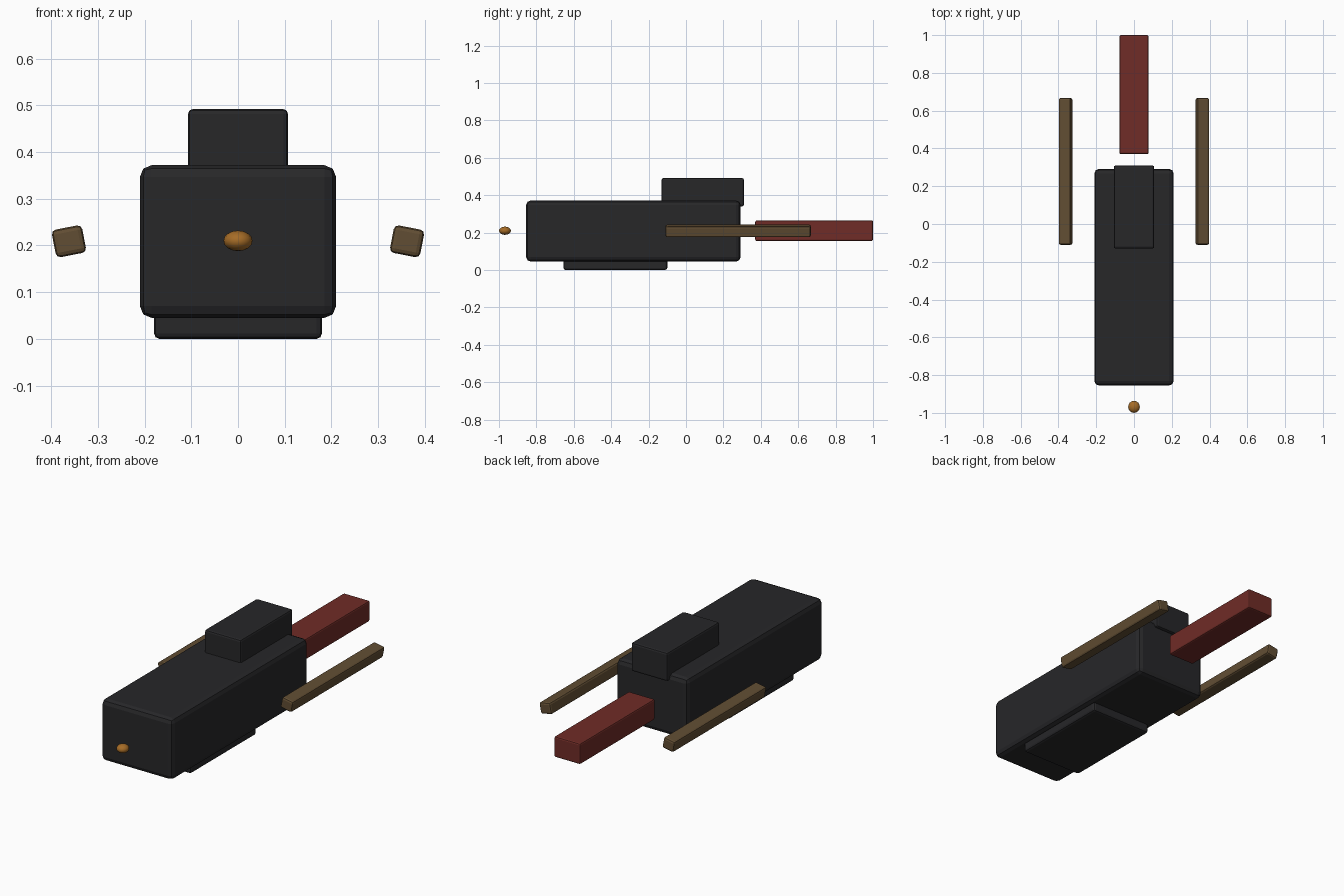
import bpy
from math import radians

if "Cube" in bpy.data.objects:
    bpy.data.objects.remove(bpy.data.objects["Cube"])


def material(name, rgb):
    m = bpy.data.materials.new(name)
    m.diffuse_color = (*rgb, 1)
    m.use_nodes = True
    m.node_tree.nodes["Principled BSDF"].inputs["Base Color"].default_value = m.diffuse_color
    return m


BLACK = material("black", (0.02, 0.02, 0.022))
RED = material("dark red", (0.16, 0.025, 0.02))
BROWN = material("brown", (0.12, 0.075, 0.033))
ORANGE = material("orange", (0.38, 0.15, 0.02))


def block(name, low, high, bevel, mat, roll=0):
    """Bevelled box between two corners, rolled about its long axis."""
    centre = [(a + b) / 2 for a, b in zip(low, high)]
    bpy.ops.mesh.primitive_cube_add(size=1, location=centre)
    ob = bpy.context.object
    ob.name = name
    ob.scale = [b - a for a, b in zip(low, high)]
    bpy.ops.object.transform_apply(location=False, rotation=False, scale=True)
    ob.rotation_euler.y = radians(roll)
    mod = ob.modifiers.new("Bevel", "BEVEL")
    mod.width = bevel
    mod.segments = 2
    ob.data.materials.append(mat)
    return ob


# Main body with top housing and base plate
block("body", (-0.21, -0.855, 0.045), (0.21, 0.292, 0.372), 0.025, BLACK)
block("top_housing", (-0.107, -0.13, 0.34), (0.107, 0.31, 0.492), 0.01, BLACK)
block("base_plate", (-0.18, -0.655, 0), (0.18, -0.1, 0.07), 0.012, BLACK)

# Rear bar
block("rear_bar", (-0.077, 0.37, 0.155), (0.077, 1.0, 0.265), 0.008, RED)

# Side rails, tilted outward
for side, label in ((-1, "left"), (1, "right")):
    x = side * 0.362
    block(label + "_rail", (x - 0.033, -0.11, 0.179), (x + 0.033, 0.667, 0.239),
          0.01, BROWN, roll=side * 11)

# Front bead
bpy.ops.mesh.primitive_uv_sphere_add(segments=16, ring_count=8, radius=1,
                                     location=(0, -0.968, 0.21))
bead = bpy.context.object
bead.name = "front_bead"
bead.scale = (0.031, 0.032, 0.022)
bpy.ops.object.transform_apply(location=False, rotation=False, scale=True)
bpy.ops.object.shade_smooth()
bead.data.materials.append(ORANGE)
